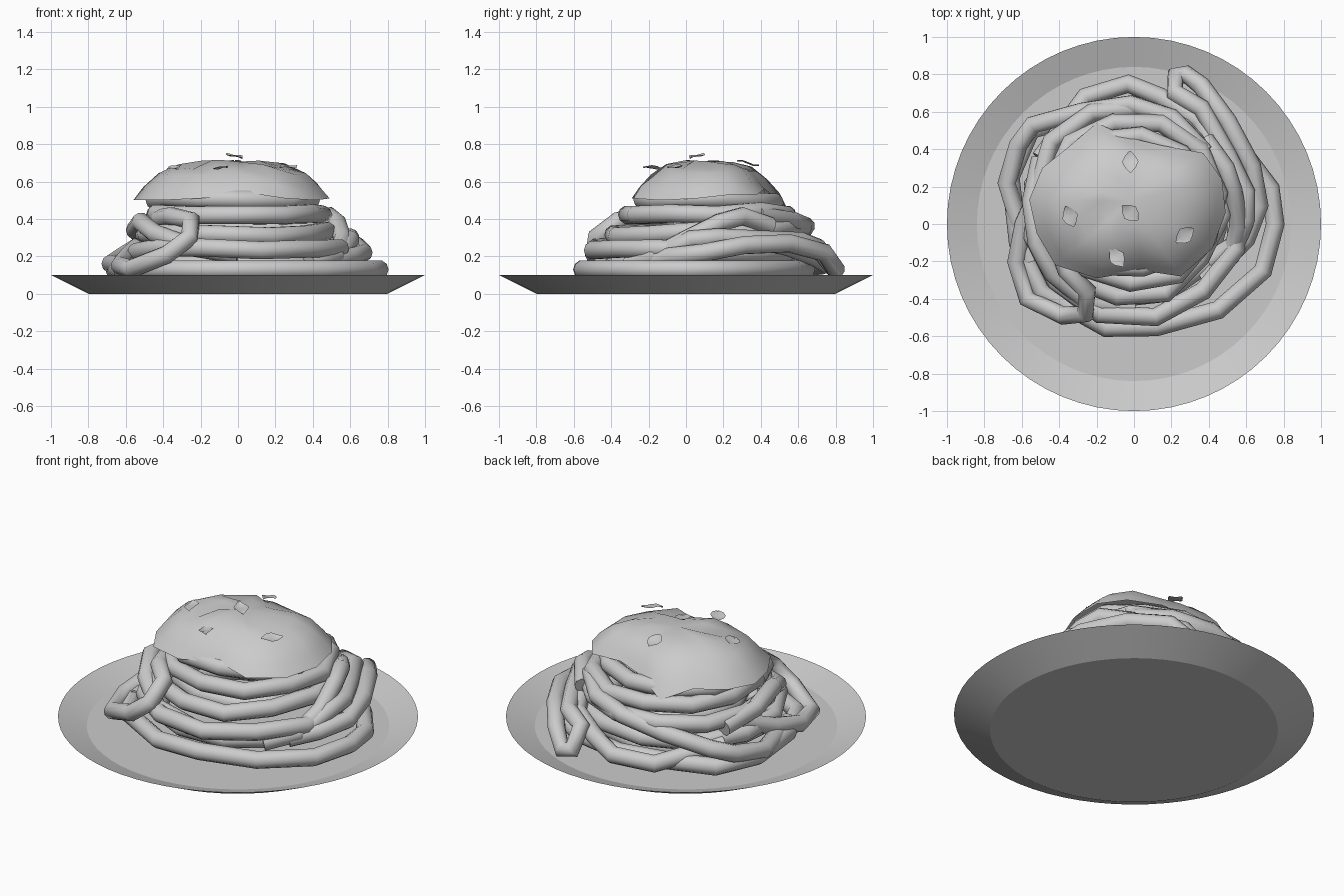
import bpy, bmesh, math, random
from mathutils import Vector, Matrix, Euler

if "Cube" in bpy.data.objects:
    bpy.data.objects.remove(bpy.data.objects["Cube"])

random.seed(4)
R = 0.05


def select(ob):
    bpy.ops.object.select_all(action='DESELECT')
    ob.select_set(True)
    bpy.context.view_layer.objects.active = ob


def mesh_object(name, bm, angle=35):
    me = bpy.data.meshes.new(name)
    bmesh.ops.recalc_face_normals(bm, faces=bm.faces[:])
    bm.to_mesh(me)
    bm.free()
    ob = bpy.data.objects.new(name, me)
    bpy.context.collection.objects.link(ob)
    select(ob)
    bpy.ops.object.shade_smooth_by_angle(angle=math.radians(angle))


def noodle(name, pts, closed=False):
    # round tube swept along a coarse path
    cu = bpy.data.curves.new(name, 'CURVE')
    cu.dimensions = '3D'
    cu.bevel_depth = R
    cu.bevel_resolution = 3
    cu.use_fill_caps = True
    sp = cu.splines.new('POLY')
    sp.points.add(len(pts) - 1)
    for p, co in zip(sp.points, pts):
        p.co = (*co, 1)
    sp.use_cyclic_u = closed
    ob = bpy.data.objects.new(name, cu)
    bpy.context.collection.objects.link(ob)
    select(ob)
    bpy.ops.object.convert(target='MESH')
    bpy.ops.object.shade_smooth_by_angle(angle=math.radians(60))


def coil(name, cx, cy, rx, ry, z, tilt=0.0, n=12, phase=0.0):
    # irregular ring, raised by tilt towards the back
    pts = []
    for i in range(n):
        a = phase + math.tau * i / n
        k = random.uniform(0.96, 1.03)
        pts.append((cx + rx * k * math.cos(a), cy + ry * k * math.sin(a),
                    z + tilt * math.sin(a) + random.uniform(-.012, .012)))
    noodle(name, pts, True)


# plate: lathed profile, dished on top
profile = [(0.80, 0.0), (1.0, 0.1), (0.84, 0.045)]
bm = bmesh.new()
N = 64
rings = [[bm.verts.new((r * math.cos(math.tau * i / N), r * math.sin(math.tau * i / N), z))
          for i in range(N)] for r, z in profile]
for a, b in zip(rings, rings[1:]):
    for i in range(N):
        bm.faces.new((a[i], a[(i + 1) % N], b[(i + 1) % N], b[i]))
bm.faces.new(rings[0])
bm.faces.new(rings[-1])
mesh_object("plate", bm, 15)

# bottom noodle, lying on the plate
base = [(-.15, -.555), (.12, -.55), (.45, -.46), (.69, -.25), (.755, 0), (.73, .19),
        (.57, .4), (.32, .58), (0, .64), (-.3, .58), (-.55, .5), (-.66, .25),
        (-.62, -.1), (-.5, -.36)]
noodle("base_noodle", [(x, y, .13) for x, y in base], True)

# stacked noodle coils
coil("lower_coil", 0, .04, .57, .54, .23, -.01, 12, .2)
coil("lower_inner_coil", 0, .06, .48, .46, .15, 0, 11, .5)
coil("middle_coil", -.03, .12, .50, .52, .335, .02, 12, .4)
coil("middle_inner_coil", 0, .1, .38, .36, .30, 0, 10, .1)
coil("upper_coil", 0, .12, .46, .45, .43, .0, 11, .1)
coil("top_coil", -.02, .11, .44, .36, .50, -.01, 11, .3)
coil("crown_coil", -.02, .12, .27, .25, .54, 0, 9, 0)

# loose strands draped over the coils
noodle("front_left_loop", [(-.42, -.08, .40), (-.36, -.25, .415), (-.25, -.36, .39),
       (-.26, -.48, .30), (-.38, -.49, .21), (-.57, -.40, .135), (-.63, -.2, .15),
       (-.59, 0, .2), (-.5, .2, .28)])
noodle("left_strand", [(-.5, .35, .30), (-.55, .12, .34), (-.52, -.1, .385),
       (-.44, -.26, .32), (-.25, -.42, .25), (0, -.45, .21)])
noodle("left_back_strand", [(-.55, -.2, .14), (-.68, .22, .16), (-.62, .42, .2),
       (-.54, .53, .25), (-.28, .6, .30), (-.02, .64, .36), (.2, .57, .39), (.38, .38, .42)])
noodle("back_strand", [(-.5, .35, .2), (-.26, .68, .14), (-.03, .75, .16),
       (.14, .68, .2), (.35, .55, .25), (.45, .35, .3)])
noodle("right_loop", [(.40, -.2, .20), (.55, -.10, .22), (.6, .03, .29), (.60, .17, .30),
       (.50, .37, .29), (.36, .62, .28), (.22, .70, .25), (.22, .79, .14), (.28, .8, .13),
       (.36, .74, .22), (.5, .55, .27), (.63, .31, .26), (.67, .1, .22), (.60, -.08, .2),
       (.48, -.2, .17)])
noodle("right_strand", [(.38, .45, .36), (.49, .3, .415), (.53, .18, .38), (.56, .0, .29),
       (.52, -.17, .2), (.38, -.3, .16)])

# sauce: draped cap lofted from an uneven outline
outline = [(.49, .06, .51), (.47, .24, .53), (.37, .38, .53), (.15, .42, .56),
           (-.02, .46, .53), (-.2, .54, .46), (-.34, .42, .52), (-.49, .30, .51),
           (-.56, .13, .50), (-.52, -.05, .50), (-.42, -.22, .50), (-.2, -.29, .51),
           (.05, -.25, .54), (.25, -.28, .51), (.42, -.13, .50)]
centre = Vector((-.02, .12, .705))
bm = bmesh.new()
top = bm.verts.new(centre)
rows = []
for t, h in [(.3, .98), (.55, .88), (.75, .65), (.9, .3), (1, 0)]:
    row = []
    for p in outline:
        v = Vector(p)
        q = centre.lerp(v, t)
        q.z = v.z + (centre.z - v.z) * h
        if t < 1:
            q.z += random.uniform(-.014, .014)
        row.append(bm.verts.new(q))
    rows.append(row)
n = len(outline)
for i in range(n):
    j = (i + 1) % n
    bm.faces.new((top, rows[0][i], rows[0][j]))
    for a, b in zip(rows, rows[1:]):
        bm.faces.new((a[i], b[i], b[j], a[j]))
mesh_object("sauce", bm, 60)

# herb leaves: small curled pointed sheets, leaning with the sauce slope
leaves = [(-.02, .33, .695, 1.6, .35), (-.34, .04, .67, 1.9, 0), (-.02, .06, .733, 2.4, 0),
          (.27, -.06, .675, .7, 0), (-.09, -.18, .67, 2.2, .3)]
for k, (x, y, z, turn, tip) in enumerate(leaves):
    bm = bmesh.new()
    cols = []
    for s, w in [(-1, .004), (-.5, .032), (0, .044), (.5, .03), (1, .004)]:
        cols.append([bm.verts.new((s * .058, w * e, .014 * s ** 3 + .008 * abs(e)))
                     for e in (-1, 0, 1)])
    for a, b in zip(cols, cols[1:]):
        for i in range(2):
            bm.faces.new((a[i], b[i], b[i + 1], a[i + 1]))
    lean = Euler((-.5 * y if y < 0 else -.3 * y, .9 * x, 0)).to_matrix().to_4x4()
    spin = Euler((0, tip, turn)).to_matrix().to_4x4()
    bm.transform(Matrix.Translation((x, y, z)) @ lean @ spin)
    mesh_object(f"herb_leaf_{k + 1}", bm, 60)
